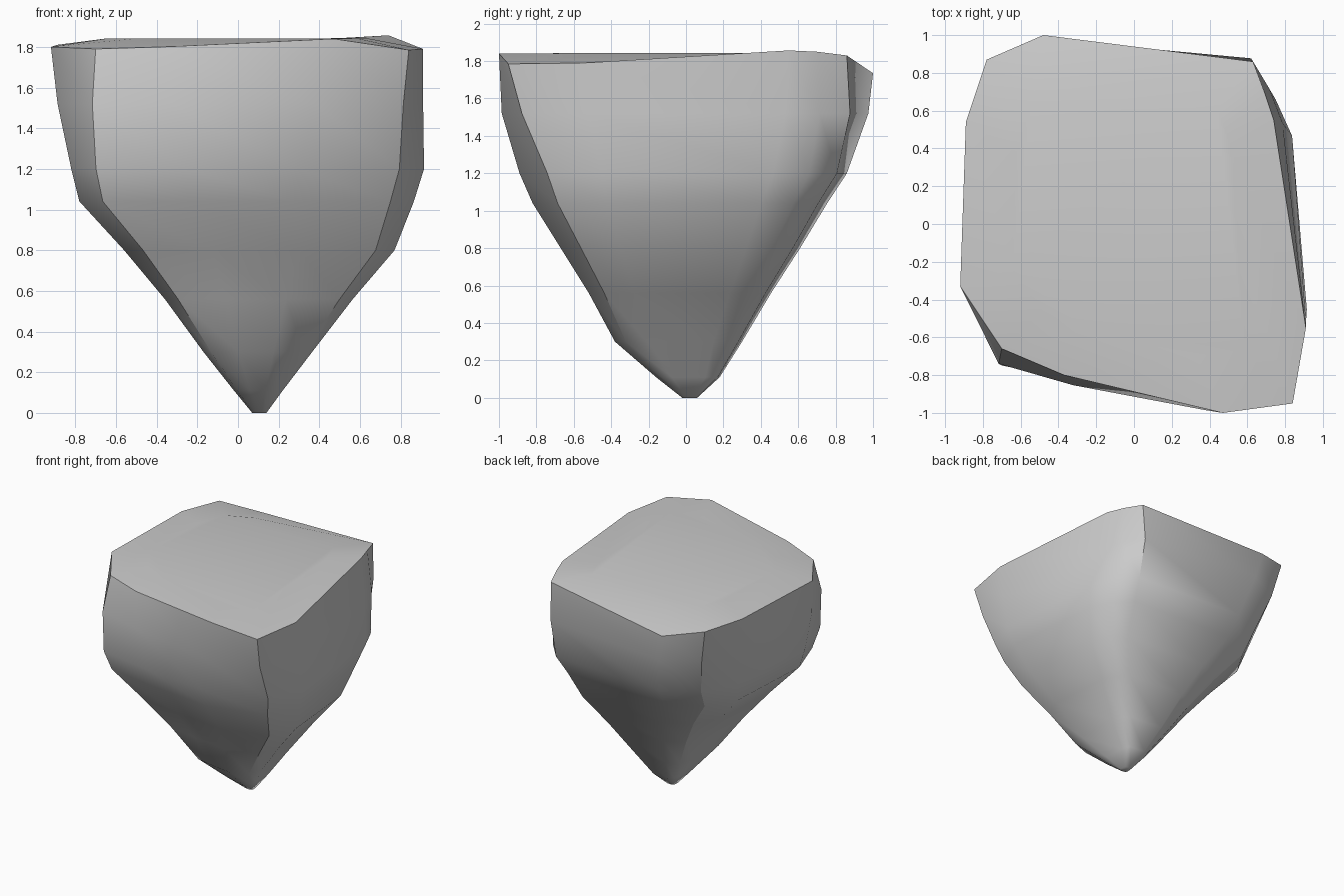
import bpy, bmesh
from mathutils import Vector

if "Cube" in bpy.data.objects:
    bpy.data.objects.remove(bpy.data.objects["Cube"])

# Uneven top rim (x, y, z), counter-clockwise from the front left corner
RIM = [(-.70, -.66, 1.79), (-.37, -.80, 1.80), (.47, -1.0, 1.84), (.84, -.95, 1.785),
       (.91, -.55, 1.79), (.74, .55, 1.857), (.69, .70, 1.85), (.63, .86, 1.83),
       (-.48, 1.0, 1.735), (-.78, .87, 1.80), (-.89, .54, 1.81), (-.92, -.33, 1.80)]
# Rounder outline of the lower rock, in units of the half width and half depth
LOWER = [(-.86, -.84), (-.35, -.93), (.29, -1), (.86, -.83), (1, -.5), (.91, .55),
         (.81, .77), (.66, .94), (-.46, 1), (-.78, .82), (-.95, .52), (-1, -.42)]
# Levels: z, left, right, front, back, share of the lower outline
LEVELS = [(1.52, -.885, .913, -.985, .975, .5),
          (1.20, -.82, .915, -.89, .86, 1),
          (1.04, -.78, .865, -.82, .755, 1),
          (.80, -.56, .77, -.67, .61, 1),
          (.56, -.36, .565, -.52, .455, 1),
          (.30, -.17, .365, -.38, .30, 1),
          (.11, -.02, .22, -.16, .18, 1),
          (0, .07, .14, -.02, .06, 1)]
SHARP = {0: 6, 3: 6, 7: 2, 9: 6}   # hard corners and how many levels they run


def section(bm, level):
    z, x0, x1, y0, y1, share = level
    ring = []
    for rim, low in zip(RIM, LOWER):
        p = Vector((rim[0] / .915, rim[1])).lerp(Vector(low), share)
        ring.append(bm.verts.new(((x0 + x1) / 2 + p.x * (x1 - x0) / 2,
                                  (y0 + y1) / 2 + p.y * (y1 - y0) / 2, z)))
    return ring


bm = bmesh.new()
rings = [[bm.verts.new(p) for p in RIM]] + [section(bm, lv) for lv in LEVELS]
n = len(RIM)

# Sides
for up, dn in zip(rings, rings[1:]):
    for i in range(n):
        j = (i + 1) % n
        bm.faces.new((up[i], dn[i], dn[j], up[j]))
# Flat tip
bm.faces.new(rings[-1][::-1])
# Gently domed top
crown = [bm.verts.new((x * .7, y * .7, 1.842)) for x, y, z in RIM]
for i in range(n):
    j = (i + 1) % n
    bm.faces.new((rings[0][i], rings[0][j], crown[j], crown[i]))
bm.faces.new(crown)

# Smooth faces with hard corners and a hard rim
for f in bm.faces:
    f.smooth = True
for k, (up, dn) in enumerate(zip(rings, rings[1:])):
    for i in range(n):
        if k == 0:
            bm.edges.get((up[i], up[(i + 1) % n])).smooth = False
        if k < SHARP.get(i, 0):
            bm.edges.get((up[i], dn[i])).smooth = False
bmesh.ops.recalc_face_normals(bm, faces=bm.faces)

mesh = bpy.data.meshes.new("rock")
bm.to_mesh(mesh)
bm.free()
rock = bpy.data.objects.new("rock", mesh)
bpy.context.collection.objects.link(rock)
